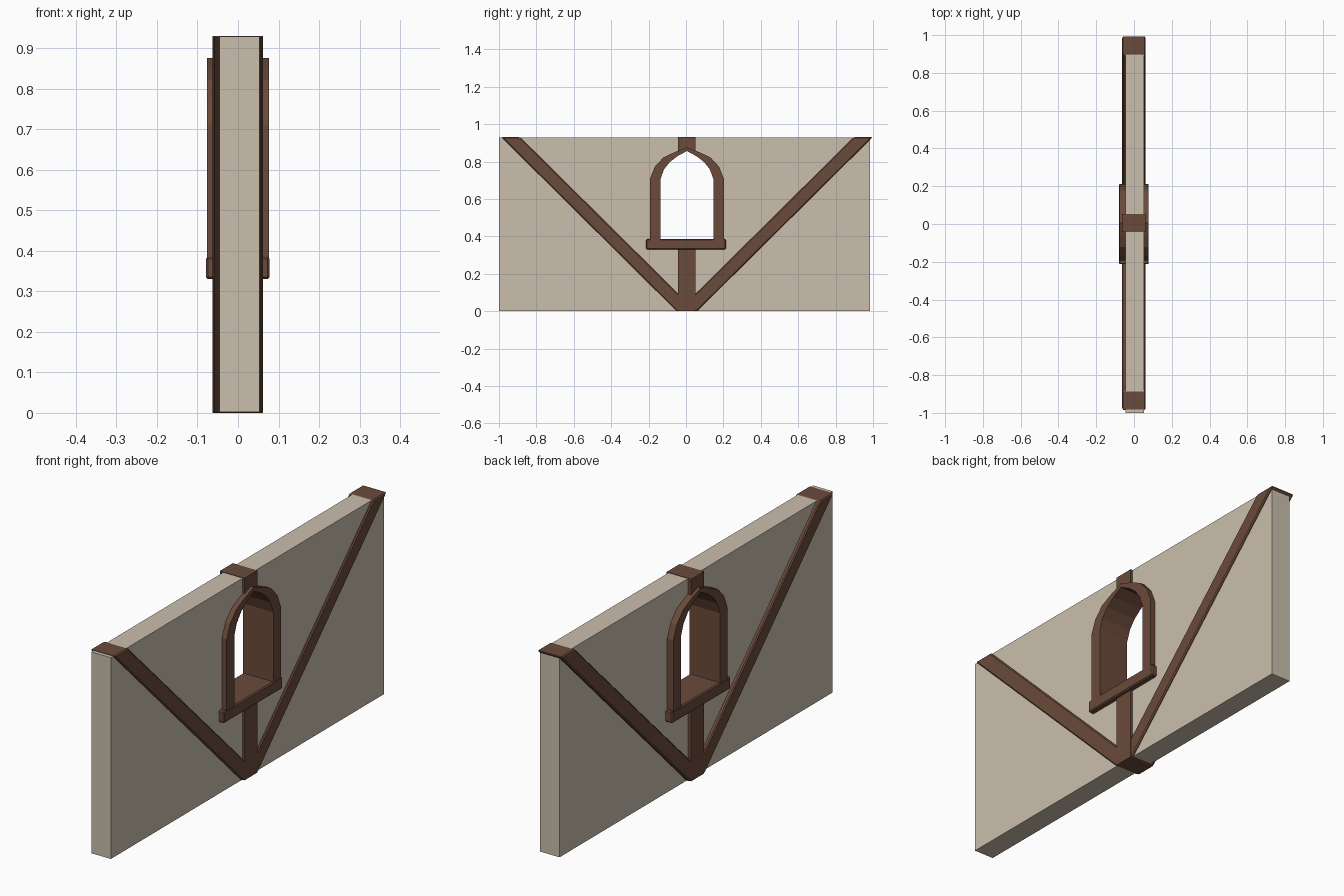
import bpy, bmesh

cube = bpy.data.objects.get("Cube")
if cube:
    bpy.data.objects.remove(cube, do_unlink=True)


def material(name, rgb):
    m = bpy.data.materials.new(name)
    m.use_nodes = True
    m.diffuse_color = (*rgb, 1)
    m.node_tree.nodes["Principled BSDF"].inputs["Base Color"].default_value = (*rgb, 1)
    return m


PLASTER = material("plaster", (0.59, 0.52, 0.42))
TIMBER = material("dark timber", (0.145, 0.068, 0.043))


def slab(name, points, faces, x0, x1, mat, bevel=0):
    """Flat faces in the y-z plane, given thickness from x0 to x1."""
    bm = bmesh.new()
    verts = [bm.verts.new((x0, y, z)) for y, z in points]
    flat = [bm.faces.new([verts[i] for i in f]) for f in faces]
    out = bmesh.ops.extrude_face_region(bm, geom=flat, use_keep_orig=True)
    moved = [v for v in out["geom"] if isinstance(v, bmesh.types.BMVert)]
    bmesh.ops.translate(bm, verts=moved, vec=(x1 - x0, 0, 0))
    bmesh.ops.recalc_face_normals(bm, faces=bm.faces)
    mesh = bpy.data.meshes.new(name)
    bm.to_mesh(mesh)
    bm.free()
    mesh.materials.append(mat)
    obj = bpy.data.objects.new(name, mesh)
    bpy.context.collection.objects.link(obj)
    if bevel:
        mod = obj.modifiers.new("soft edges", 'BEVEL')
        mod.width = bevel
        mod.segments = 1
    return obj


def polygon(name, points, x0, x1, mat, bevel=0):
    return slab(name, points, [range(len(points))], x0, x1, mat, bevel)


def box(name, y0, y1, z0, z1, x0, x1, mat, bevel=0):
    return polygon(name, [(y0, z0), (y1, z0), (y1, z1), (y0, z1)], x0, x1, mat, bevel)


MID = 0.005      # centre line of the timber work along the wall
TOP = 0.93
SILL = 0.385


def arch(half):
    """Mirror a half outline, running from foot to peak, about the centre line."""
    left = [(MID - y, z) for y, z in half]
    right = [(MID + y, z) for y, z in half[-2::-1]]
    return left + right


outer = arch([(0.197, SILL - 0.02), (0.197, 0.71), (0.172, 0.772),
              (0.126, 0.822), (0.066, 0.85), (0, 0.875)])
inner = arch([(0.142, SILL - 0.02), (0.142, 0.705), (0.123, 0.757),
              (0.092, 0.797), (0.05, 0.829), (0, 0.856)])

# Wall panel and centre post
wall = box("wall_panel", -1.0, 0.985, 0.002, TOP - 0.002, -0.046, 0.053, PLASTER)
post = box("centre_post", MID - 0.047, MID + 0.047, 0, TOP, -0.063, 0.062, TIMBER)

# Window opening cut through both, halfway into the frame
middle = [((a + c) / 2, (b + d) / 2) for (a, b), (c, d) in zip(outer, inner)]
cutter = polygon("window_cutter", middle, -0.2, 0.2, PLASTER)
cutter.hide_render = True
cutter.hide_viewport = True
cutter.display_type = 'WIRE'
for target in (wall, post):
    cut = target.modifiers.new("window opening", 'BOOLEAN')
    cut.operation = 'DIFFERENCE'
    cut.solver = 'EXACT'
    cut.object = cutter

# Diagonal braces meeting at the foot of the post
for name, side in (("right_brace", -1), ("left_brace", 1)):
    outline = [(0.054, 0), (0.992, TOP), (0.892, TOP), (-0.047, 0)]
    polygon(name, [(MID + side * y, z) for y, z in outline],
            -0.0625, 0.0615, TIMBER, 0.005)

# Arched window frame and its sill
n = len(outer)
ring = [(i, i + 1, n + i + 1, n + i) for i in range(n - 1)]
slab("window_frame", outer + inner, ring, -0.077, 0.077, TIMBER)
box("window_sill", -0.213, 0.213, 0.33, SILL, -0.079, 0.078, TIMBER, 0.005)
